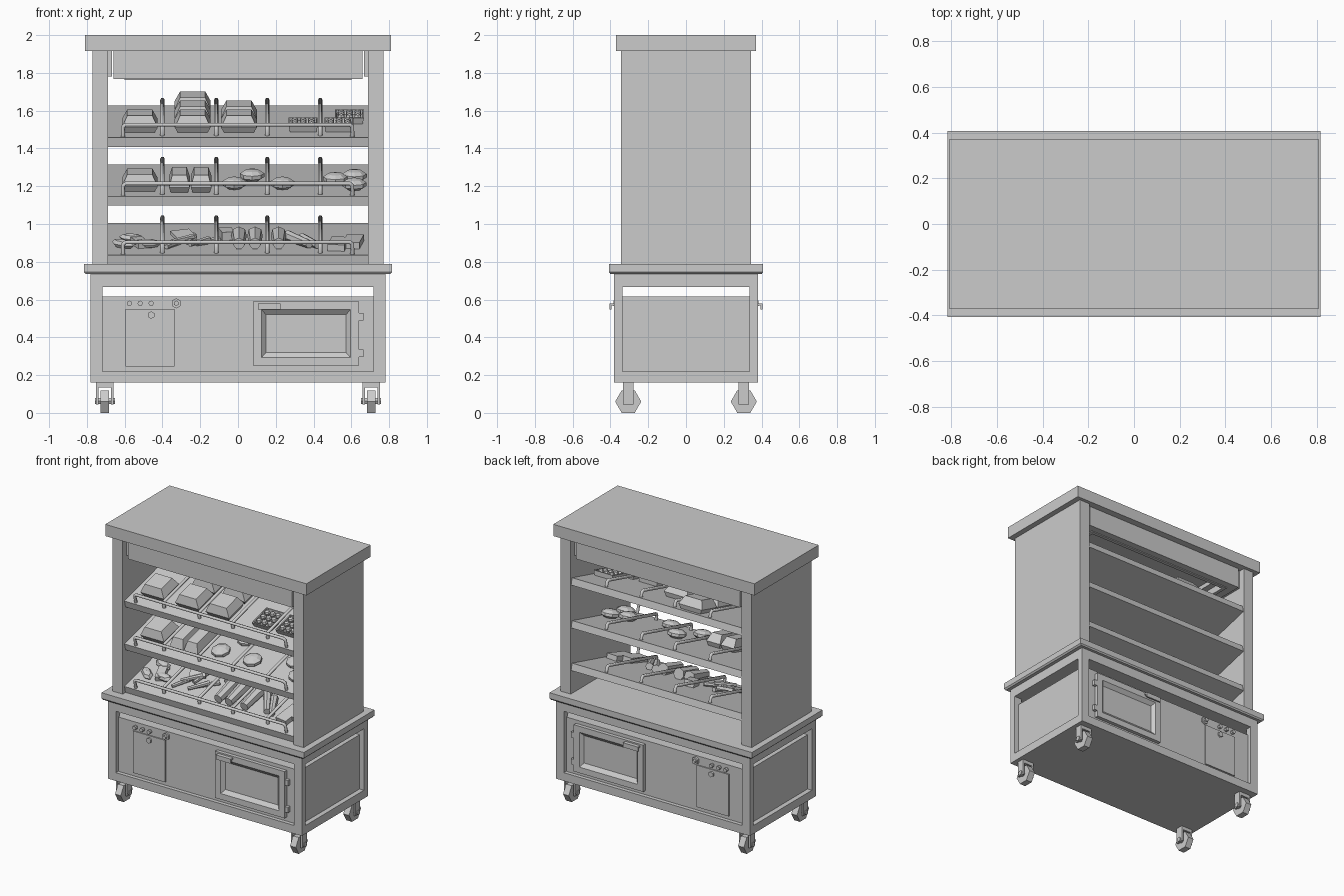
import bpy, bmesh, math, random
from mathutils import Matrix, Vector

if "Cube" in bpy.data.objects:
    bpy.data.objects.remove(bpy.data.objects["Cube"])

random.seed(4)
I = Matrix.Identity(4)
T = lambda x, y, z: Matrix.Translation((x, y, z))
R = lambda deg, axis: Matrix.Rotation(math.radians(deg), 4, axis)


def finish(name, bm, m=I):
    bmesh.ops.recalc_face_normals(bm, faces=bm.faces)
    me = bpy.data.meshes.new(name)
    bm.to_mesh(me)
    bm.free()
    me.transform(m)
    ob = bpy.data.objects.new(name, me)
    bpy.context.collection.objects.link(ob)
    return ob


def loft(name, rings, m=I):
    """Capped stack of rectangles: (half width, half depth, height)."""
    bm = bmesh.new()
    loops = [[bm.verts.new((sx * w, sy * d, z)) for sx, sy in
              ((-1, -1), (1, -1), (1, 1), (-1, 1))] for w, d, z in rings]
    for a, b in zip(loops, loops[1:]):
        for i in range(4):
            j = (i + 1) % 4
            bm.faces.new((a[i], a[j], b[j], b[i]))
    bm.faces.new(loops[0][::-1])
    bm.faces.new(loops[-1])
    return finish(name, bm, m)


def box(name, x0, x1, y0, y1, z0, z1, m=I):
    w, d = abs(x1 - x0) / 2, abs(y1 - y0) / 2
    return loft(name, [(w, d, z0), (w, d, z1)], m @ T((x0 + x1) / 2, (y0 + y1) / 2, 0))


def prism(name, r, depth, m, sides=6, r2=None):
    bm = bmesh.new()
    bmesh.ops.create_cone(bm, cap_ends=True, segments=sides, radius1=r,
                          radius2=r if r2 is None else r2, depth=depth)
    return finish(name, bm, m)


def ball(name, size, m, seg=8, rings=5):
    bm = bmesh.new()
    bmesh.ops.create_uvsphere(bm, u_segments=seg, v_segments=rings, radius=1)
    bmesh.ops.scale(bm, vec=size, verts=bm.verts)
    return finish(name, bm, m)


def rod(name, pts, r, m):
    cu = bpy.data.curves.new(name, 'CURVE')
    cu.dimensions = '3D'
    cu.bevel_depth, cu.bevel_resolution, cu.use_fill_caps = r, 1, True
    sp = cu.splines.new('POLY')
    sp.points.add(len(pts) - 1)
    for p, q in zip(sp.points, pts):
        p.co = (*(m @ Vector(q)), 1)
    ob = bpy.data.objects.new(name, cu)
    bpy.context.collection.objects.link(ob)


# Roof, side walls, counter
box("roof", -.81, .81, -.37, .37, 1.915, 2)
loft("counter", [(.805, .4, .735), (.815, .407, .745), (.815, .407, .787)])
for s in (-1, 1):
    box("side_wall", s * .687, s * .77, -.345, .345, .787, 1.915)
    box("canopy_bracket", s * .668, s * .687, -.3, .3, 1.78, 1.915)

# Lamp canopy with recessed underside
loft("lamp_canopy", [(.66, .32, 1.915), (.66, .32, 1.768), (.6, .27, 1.768), (.6, .27, 1.762),
                     (.575, .245, 1.762), (.575, .245, 1.81), (.53, .2, 1.81), (.53, .2, 1.84)])

# Lower cabinet: open frame around an inner body
box("cabinet_base", -.78, .78, -.38, .38, .16, .22)
box("cabinet_top_frame", -.78, .78, -.38, .38, .667, .735)
box("cabinet_body", -.745, .745, -.352, .352, .21, .615)
for sx in (-1, 1):
    for sy in (-1, 1):
        box("cabinet_post", sx * .718, sx * .78, sy * .335, sy * .38, .22, .667)

# Oven door and control panel, on the front and mirrored on the back
for s in (-1, 1):
    face = R(-90 * s, 'X')
    y = s * .352
    loft("oven_door", [(.28, .17, 0), (.28, .17, .026), (.235, .127, .026), (.212, .1, .003)],
         T(.36, y, .42) @ face)
    box("door_handle_top", .105, .225, y, s * .405, .568, .58)
    box("door_handle_lip", .105, .225, s * .394, s * .405, .547, .57)
    for z in (.315, .51):
        box("door_hinge", .64, .665, y, s * .375, z - .02, z + .02)
    box("control_panel", -.595, -.335, y, s * .36, .245, .55)
    for x in (-.575, -.518, -.46):
        prism("small_knob", .014, .025, T(x, s * .362, .58) @ face, 8)
    prism("panel_lock", .02, .02, T(-.46, s * .362, .518) @ face)
    prism("dial_plate", .027, .016, T(-.327, s * .358, .58) @ face)
    prism("dial_knob", .014, .035, T(-.327, s * .366, .58) @ face)

# Casters
for sx in (-1, 1):
    for sy in (-1, 1):
        m = T(sx * .705, sy * .306, 0)
        prism("caster_wheel", .069, .046, m @ T(0, 0, .06) @ R(90, 'Y'))
        prism("caster_axle", .018, .105, m @ T(0, 0, .062) @ R(90, 'Y'))
        box("caster_plate", -.046, .046, -.027, .027, .135, .16, m)
        for k in (-1, 1):
            box("caster_fork", k * .033, k * .046, -.027, .027, .045, .14, m)

# Tilted shelves; local x across, y up the slope, z off the surface
TILT = math.degrees(math.atan(.17 / .65))
DIVIDERS = (-.4, -.115, .155, .435)
shelves = [T(0, -.325, z) @ R(TILT, 'X') for z in (.835, 1.145, 1.457)]
for m in shelves:
    box("shelf", -.687, .687, 0, .675, -.05, 0, m)
    rod("front_rail", [(-.608, .02, 0), (-.608, .02, .055), (-.595, .02, .066),
                       (.592, .02, .066), (.605, .02, .055), (.605, .02, 0)], .011, m)
    for x in DIVIDERS:
        rod("divider", [(x, .05, 0), (x, .05, .03), (x, .06, .042),
                        (x, .63, .042), (x, .64, .03), (x, .64, 0)], .012, m)


def loaf(m, x, t, w=.095, l=.09, h=.09, spin=0):
    loft("loaf", [(w * .82, l * .85, 0), (w, l, h * .35), (w * .7, l * .72, h)],
         m @ T(x, t, 0) @ R(spin, 'Z'))


def bun(m, x, t, r=.068, h=.032):
    ball("round_bread", (r, r, h), m @ T(x, t, h * .9))


def stick(m, x, t, l=.2, r=.035, spin=0, lift=0):
    prism("bread_stick", r, l, m @ T(x, t, r * .87 + lift) @ R(spin, 'Z') @ R(90, 'X'), 7, r * .75)


def slab(m, x, t, w, l, h, spin=0, lift=0, lean=0):
    loft("flat_pastry", [(w, l, 0), (w, l, h)],
         m @ T(x, t, lift) @ R(spin, 'Z') @ R(lean, 'X'))


low, mid, top = shelves

# Top shelf: loaves and trays of small buns
for x, n in ((-.52, 1), (-.24, 3), (.005, 2)):
    for i in range(n):
        loaf(top, x, .18 + .19 * i)
for x, t in ((.345, .2), (.535, .2), (.59, .37)):
    loft("bun_tray", [(.07, .08, 0), (.077, .088, .035), (.07, .08, .035), (.066, .074, .01)],
         top @ T(x, t, 0))
    for i in range(3):
        for j in range(3):
            ball("small_bun", (.021, .023, .02),
                 top @ T(x + (i - 1) * .044, t + (j - 1) * .048, .028), 6, 4)

# Middle shelf: loaves and round breads
loaf(mid, -.52, .18)
loaf(mid, -.31, .19, .055, .12, .09, 0)
loaf(mid, -.195, .19, .055, .12, .09, 0)
for x, t in ((-.02, .17), (.075, .34), (.235, .17), (.515, .27), (.615, .15), (.617, .33)):
    bun(mid, x, t)

# Bottom shelf: pastries, sticks and slabs
for x, t, spin in ((-.61, .16, 50), (-.48, .17, 85), (-.56, .28, 70)):
    ball("crescent_pastry", (.035, .075, .025), low @ T(x, t, .02) @ R(spin, 'Z'), 6, 4)
slab(low, -.52, .2, .03, .06, .035, 20)
for i in range(5):
    stick(low, -.34 + .045 * i, .18 + .05 * (i % 3), .15, .017, random.uniform(-60, 60), .012 * (i % 2))
slab(low, -.29, .3, .055, .05, .02, 25, .02, 12)
slab(low, -.06, .36, .035, .05, .045, 12)
for x in (.005, .09, .215):
    stick(low, x, .2, .2, .042)
stick(low, .32, .22, .22, .03, 32)
stick(low, .38, .2, .18, .026, 28)
for x, t in ((.53, .17), (.61, .22)):
    slab(low, x, t, .045, .085, .035, -8)
